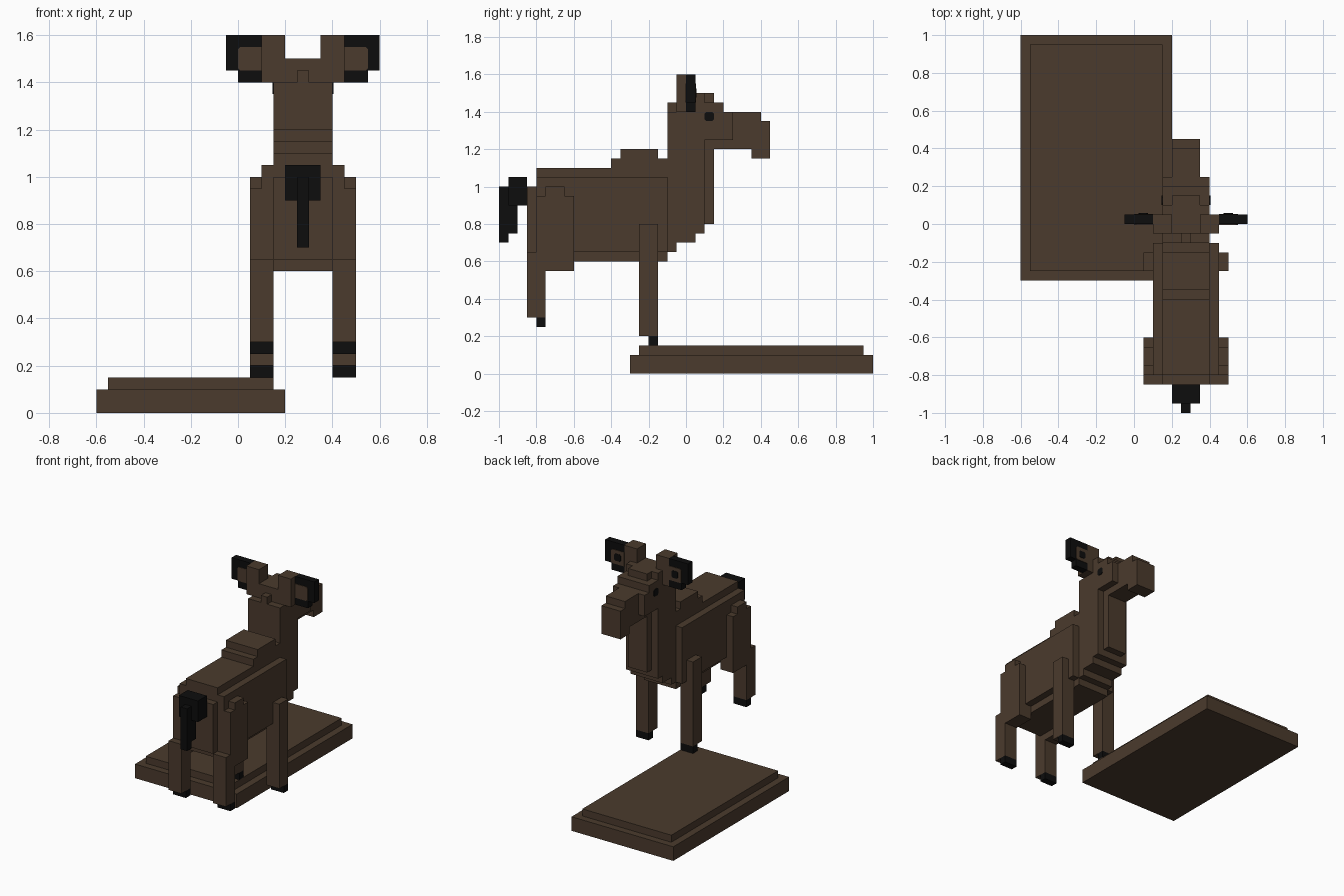
import bpy, bmesh
from mathutils import Vector

if "Cube" in bpy.data.objects:
    bpy.data.objects.remove(bpy.data.objects["Cube"])


def material(name, rgb):
    m = bpy.data.materials.new(name)
    m.diffuse_color = (*rgb, 1)
    m.use_nodes = True
    m.node_tree.nodes["Principled BSDF"].inputs["Base Color"].default_value = m.diffuse_color
    return m


BROWN = material("dark brown", (0.070, 0.043, 0.026))
BLACK = material("near black", (0.004, 0.004, 0.004))
CX = 0.275  # mirror plane of the animal


def finish(name, bm, mat):
    bmesh.ops.recalc_face_normals(bm, faces=bm.faces)
    me = bpy.data.meshes.new(name)
    bm.to_mesh(me)
    bm.free()
    me.materials.append(mat)
    ob = bpy.data.objects.new(name, me)
    bpy.context.collection.objects.link(ob)


def blocks(name, mat, *boxes):
    """One object made of boxes (x0, x1, y0, y1, z0, z1)."""
    bm = bmesh.new()
    for x0, x1, y0, y1, z0, z1 in boxes:
        vs = bmesh.ops.create_cube(bm, size=1)["verts"]
        for v in vs:
            v.co = Vector((x0 if v.co.x < 0 else x1,
                           y0 if v.co.y < 0 else y1,
                           z0 if v.co.z < 0 else z1))
    finish(name, bm, mat)


def centred(w, y0, y1, z0, z1):
    """Box of half-width w on the mirror plane."""
    return (CX - w, CX + w, y0, y1, z0, z1)


def pair(name, mat, *boxes):
    """Left and right copies; x is the distance from the mirror plane."""
    for side, s in (("left", -1), ("right", 1)):
        blocks(f"{side}_{name}", mat,
               *[(*sorted((CX + s * b[0], CX + s * b[1])), *b[2:]) for b in boxes])


def plate(name, mat, points, depth):
    """Thin plate: polygon extruded along depth."""
    bm = bmesh.new()
    f = bm.faces.new([bm.verts.new(p) for p in points])
    new = bmesh.ops.extrude_face_region(bm, geom=[f])["geom"]
    bmesh.ops.translate(bm, vec=depth,
                        verts=[g for g in new if isinstance(g, bmesh.types.BMVert)])
    finish(name, bm, mat)


def octagon(a, b, r, c):
    """Square of half-size r with corners cut by c."""
    q = r - c
    return [(a + u, b + v) for u, v in
            ((-q, -r), (q, -r), (r, -q), (r, q), (q, r), (-q, r), (-r, q), (-r, -q))]


# Stepped plinth
blocks("plinth_base", BROWN, (-0.6, 0.2, -0.3, 1.0, 0, 0.1))
blocks("plinth_top", BROWN, (-0.55, 0.15, -0.25, 0.95, 0.1, 0.15))

# Trunk, belly, rump and stepped shoulder hump
blocks("body", BROWN, centred(0.175, -0.8, -0.1, 0.65, 1.05))
blocks("belly", BROWN, centred(0.125, -0.8, -0.1, 0.6, 0.65))
blocks("rump", BROWN, centred(0.125, -0.85, -0.8, 0.65, 1.0))
blocks("back", BROWN, centred(0.125, -0.8, -0.1, 1.05, 1.1))
blocks("hump", BROWN, centred(0.125, -0.4, -0.1, 1.1, 1.15),
       centred(0.125, -0.35, -0.15, 1.15, 1.2))

# Neck, stepped chest and throat ridge
blocks("neck", BROWN, centred(0.125, -0.1, 0.1, 0.8, 1.4))
blocks("chest", BROWN, centred(0.125, -0.1, 0.1, 0.75, 0.8),
       centred(0.125, -0.1, 0.05, 0.7, 0.75),
       centred(0.125, -0.1, -0.05, 0.65, 0.7))
blocks("throat", BROWN, centred(0.075, 0.1, 0.15, 0.8, 1.25))
blocks("mane_tip", BROWN, centred(0.025, -0.1, -0.05, 1.4, 1.45))

# Head
blocks("head", BROWN, centred(0.125, 0.1, 0.25, 1.25, 1.4),
       centred(0.125, -0.05, 0.2, 1.4, 1.45))
blocks("crown", BROWN, centred(0.125, -0.05, 0.1, 1.45, 1.5),
       centred(0.075, 0.1, 0.15, 1.45, 1.5))
blocks("jaw", BROWN, centred(0.075, 0.15, 0.25, 1.2, 1.25))
blocks("muzzle", BROWN, centred(0.075, 0.25, 0.4, 1.2, 1.4))
blocks("nose", BROWN, centred(0.075, 0.4, 0.45, 1.15, 1.35),
       centred(0.075, 0.35, 0.4, 1.15, 1.2))

# Ears: brown roots, black outer paddles
pair("ear_root", BROWN, (0.075, 0.175, -0.05, 0.05, 1.4, 1.6))
pair("ear", BLACK, (0.175, 0.325, 0, 0.05, 1.45, 1.6),
     (0.175, 0.275, 0, 0.05, 1.4, 1.45))

for side, s in (("left", -1), ("right", 1)):
    # Brown ear patches on both faces, with a dark spot at the front
    for face, y, d in (("back", 0, -0.004), ("front", 0.05, 0.004)):
        plate(f"{side}_ear_{face}_patch", BROWN,
              [(CX + s * a, y, b) for a, b in
               ((0.175, 1.45), (0.265, 1.45), (0.275, 1.46),
                (0.275, 1.54), (0.265, 1.55), (0.175, 1.55))], (0, d, 0))
    plate(f"{side}_ear_spot", BLACK,
          [(CX + s * a, 0.054, b) for a, b in octagon(0.225, 1.5, 0.025, 0.008)],
          (0, 0.003, 0))
    # Eyes
    plate(f"{side}_eye", BLACK,
          [(CX + s * 0.125, a, b) for a, b in octagon(0.125, 1.375, 0.025, 0.01)],
          (s * 0.004, 0, 0))

# Legs and hooves
pair("front_leg", BROWN, (0.125, 0.225, -0.25, -0.15, 0.2, 0.8))
pair("front_hoof", BLACK, (0.125, 0.225, -0.2, -0.15, 0.15, 0.2))
pair("thigh", BROWN, (0.125, 0.225, -0.8, -0.6, 0.55, 0.95),
     (0.125, 0.225, -0.75, -0.65, 0.95, 1.0))
pair("rear_leg", BROWN, (0.125, 0.225, -0.85, -0.75, 0.3, 0.55),
     (0.125, 0.225, -0.85, -0.8, 0.55, 0.65))
pair("rear_hoof", BLACK, (0.125, 0.225, -0.8, -0.75, 0.25, 0.3))

# Tail
blocks("tail", BLACK, centred(0.075, -0.95, -0.85, 0.9, 1.05),
       centred(0.025, -1.0, -0.95, 0.7, 1.0),
       centred(0.025, -0.95, -0.9, 0.75, 0.9))
